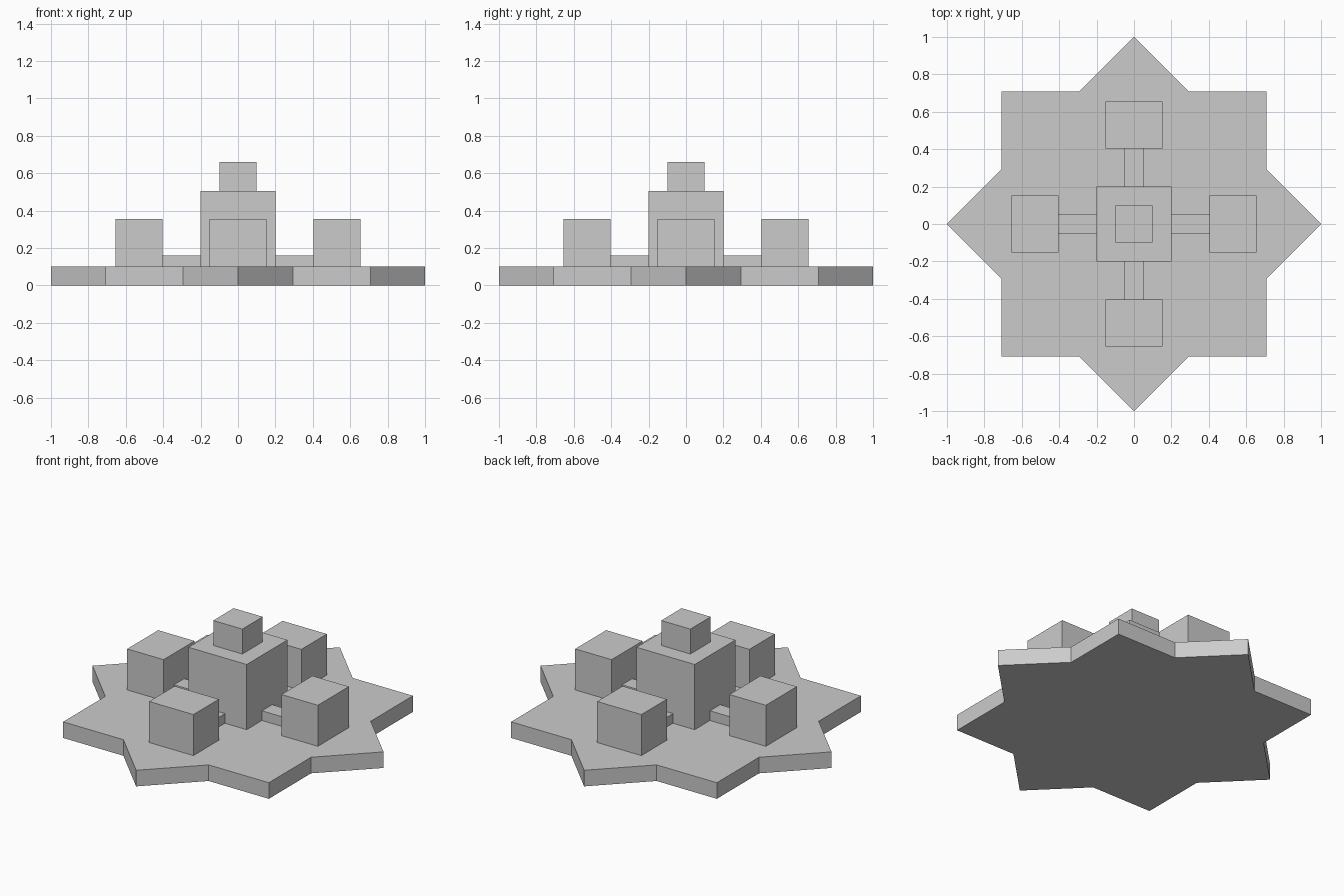
import bpy, bmesh
from math import cos, sin, pi
from mathutils import Matrix

cube = bpy.data.objects.get("Cube")
if cube:
    bpy.data.objects.remove(cube, do_unlink=True)

# Single stone colour
stone = bpy.data.materials.new("stone_grey")
stone.use_nodes = True
colour = (0.6, 0.6, 0.6, 1)
stone.diffuse_color = colour
stone.node_tree.nodes["Principled BSDF"].inputs["Base Color"].default_value = colour


def finish(name, bm):
    bmesh.ops.recalc_face_normals(bm, faces=bm.faces)
    mesh = bpy.data.meshes.new(name)
    bm.to_mesh(mesh)
    bm.free()
    mesh.materials.append(stone)
    obj = bpy.data.objects.new(name, mesh)
    bpy.context.collection.objects.link(obj)
    return obj


def box(name, x, y, z, angle=0):
    """Box between the (low, high) limits, turned about the centre axis."""
    bm = bmesh.new()
    bmesh.ops.create_cube(bm, size=1)
    for v in bm.verts:
        v.co = [a[0] if c < 0 else a[1] for a, c in zip((x, y, z), v.co)]
    bm.transform(Matrix.Rotation(angle, 4, "Z"))
    return finish(name, bm)


BASE = 0.1

# Eight-pointed star base: two overlapping squares
bm = bmesh.new()
inner = cos(pi / 4) / cos(pi / 8)
ring = []
for i in range(16):
    r = inner if i % 2 else 1
    ring.append(bm.verts.new((r * cos(i * pi / 8), r * sin(i * pi / 8), 0)))
floor = bm.faces.new(ring)
top = bmesh.ops.extrude_face_region(bm, geom=[floor], use_keep_orig=True)["geom"]
for v in top:
    if isinstance(v, bmesh.types.BMVert):
        v.co.z = BASE
finish("star_base", bm)

# Central tower and its cap
box("central_tower", (-0.2, 0.2), (-0.2, 0.2), (BASE, 0.505))
box("tower_cap", (-0.1, 0.1), (-0.1, 0.1), (0.505, 0.66))

# Four outer blocks, each joined to the tower by a low walkway
for i, side in enumerate(("left", "back", "right", "front")):
    turn = i * pi / 2
    box(side + "_block", (0.405, 0.655), (-0.152, 0.152), (BASE, 0.355), turn)
    box(side + "_walkway", (0.2, 0.405), (-0.05, 0.05), (BASE, 0.16), turn)
